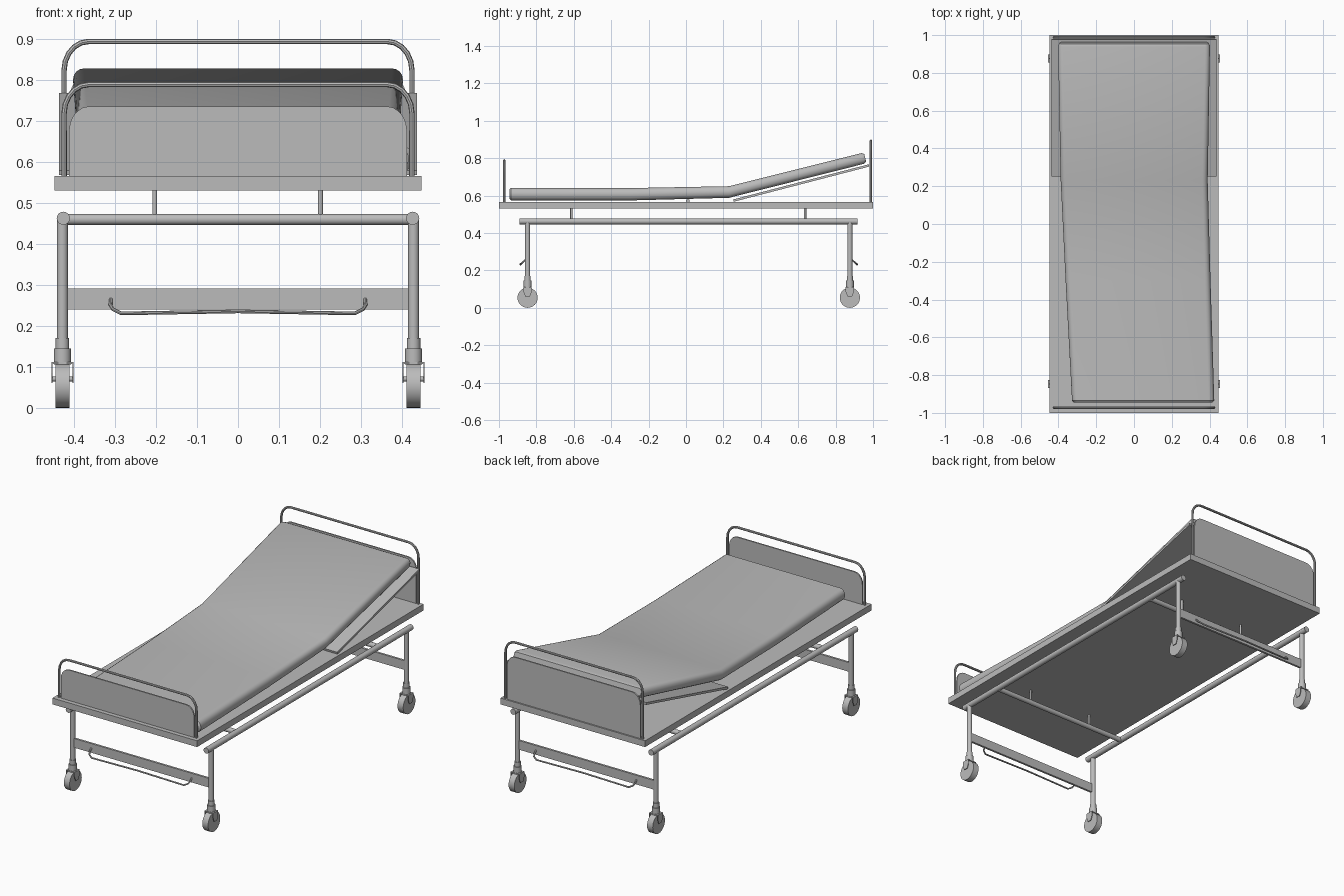
import bpy, bmesh, math
from mathutils import Vector

old = bpy.data.objects.get("Cube")
if old:
    bpy.data.objects.remove(old, do_unlink=True)

GREY = (0.5, 0.5, 0.5, 1)
mat = bpy.data.materials.new("plain grey")
mat.use_nodes = True
mat.diffuse_color = GREY
mat.node_tree.nodes["Principled BSDF"].inputs["Base Color"].default_value = GREY


def finish(name, bm, smooth=False):
    bmesh.ops.recalc_face_normals(bm, faces=bm.faces[:])
    mesh = bpy.data.meshes.new(name)
    bm.to_mesh(mesh)
    bm.free()
    mesh.materials.append(mat)
    obj = bpy.data.objects.new(name, mesh)
    bpy.context.collection.objects.link(obj)
    if smooth:
        bpy.ops.object.select_all(action='DESELECT')
        obj.select_set(True)
        bpy.context.view_layer.objects.active = obj
        bpy.ops.object.shade_smooth_by_angle(angle=math.radians(35))
    return obj


def box(name, lo, hi):
    bm = bmesh.new()
    bmesh.ops.create_cube(bm, size=1)
    lo, hi = Vector(lo), Vector(hi)
    for v in bm.verts:
        v.co = (lo + hi) / 2 + v.co * (hi - lo)
    return finish(name, bm)


def rod(name, a, b, radius, sides=20):
    a, b = Vector(a), Vector(b)
    bm = bmesh.new()
    bmesh.ops.create_cone(bm, cap_ends=True, segments=sides, radius1=radius,
                          radius2=radius, depth=(b - a).length)
    turn = (b - a).to_track_quat('Z', 'Y')
    for v in bm.verts:
        v.co = turn @ v.co + (a + b) / 2
    return finish(name, bm, True)


def prism(name, outline, offset):
    """Flat polygon pushed out along an offset vector."""
    bm = bmesh.new()
    face = bm.faces.new([bm.verts.new(p) for p in outline])
    out = bmesh.ops.extrude_face_region(bm, geom=[face])
    verts = [g for g in out["geom"] if isinstance(g, bmesh.types.BMVert)]
    bmesh.ops.translate(bm, verts=verts, vec=offset)
    return finish(name, bm)


def bent_tube(name, points, radius):
    curve = bpy.data.curves.new(name, 'CURVE')
    curve.dimensions = '3D'
    curve.bevel_depth = radius
    curve.bevel_resolution = 2
    curve.use_fill_caps = True
    spline = curve.splines.new('POLY')
    spline.points.add(len(points) - 1)
    for p, co in zip(spline.points, points):
        p.co = (*co, 1)
    tmp = bpy.data.objects.new(name, curve)
    bpy.context.collection.objects.link(tmp)
    mesh = bpy.data.meshes.new_from_object(tmp.evaluated_get(bpy.context.evaluated_depsgraph_get()))
    bpy.data.objects.remove(tmp)
    bm = bmesh.new()
    bm.from_mesh(mesh)
    bpy.data.meshes.remove(mesh)
    return finish(name, bm, True)


def arch(half, base, top, rx, rz, y, steps=5):
    """Upside-down U with rounded upper corners, from left to right."""
    side = []
    for i in range(steps + 1):
        t = math.pi / 2 * i / steps
        side.append((half - rx + rx * math.cos(t), y, top - rz + rz * math.sin(t)))
    right = [(half, y, base)] + side
    return right + [(-x, yy, z) for x, yy, z in reversed(right)]


# Bed deck and the slanted backrest plate
box("bed_deck", (-0.447, -1, 0.53), (0.447, 1, 0.565))
prism("backrest_plate", [(-0.437, 0.255, 0.567), (-0.437, 0.98, 0.755),
                         (-0.437, 0.977, 0.767), (-0.437, 0.252, 0.579)], (0.874, 0, 0))
rod("backrest_pivot", (-0.3, 0.01, 0.572), (0.3, 0.01, 0.572), 0.01)

# End panels with tubular hoops
for name, y, panel_top, hoop_top in (("foot", -0.972, 0.735, 0.788), ("head", 0.988, 0.812, 0.893)):
    outline = arch(0.412, 0.56, panel_top, 0.05, 0.06, y - 0.004)
    prism(name + "_panel", outline, (0, 0.008, 0))
    bent_tube(name + "_hoop", arch(0.424, 0.56, hoop_top, 0.06, 0.07, y), 0.0065)

# Mattress: rounded section lofted along a bent, slightly skewed path
# Each station: y, left x, right x, bottom z, top z
stations = [(-0.945, -0.318, 0.415, 0.583, 0.633), (-0.935, -0.328, 0.425, 0.574, 0.641),
            (-0.3, -0.362, 0.405, 0.574, 0.64), (0.23, -0.388, 0.39, 0.588, 0.65),
            (0.945, -0.402, 0.402, 0.77, 0.827), (0.958, -0.394, 0.394, 0.782, 0.822)]
bm = bmesh.new()
rings = []
for y, x0, x1, z0, z1 in stations:
    ring = []
    r = (z1 - z0) * 0.45
    for cx, cz, start in ((x1 - r, z1 - r, 0), (x0 + r, z1 - r, 1),
                          (x0 + r, z0 + r, 2), (x1 - r, z0 + r, 3)):
        for i in range(5):
            t = math.pi / 2 * (start + i / 4)
            z = cz + r * math.sin(t)
            lean = -0.25 * (z - (z0 + z1) / 2) if y > 0.9 else 0
            ring.append(bm.verts.new((cx + r * math.cos(t), y + lean, z)))
    rings.append(ring)
for a, b in zip(rings, rings[1:]):
    for i in range(len(a)):
        j = (i + 1) % len(a)
        bm.faces.new((a[i], a[j], b[j], b[i]))
bm.faces.new(rings[0])
bm.faces.new(rings[-1])
finish("mattress", bm, True)

# Undercarriage: long rails, cross tubes and deck pegs
for side, x in (("right", -0.426), ("left", 0.426)):
    rod(side + "_rail", (x, -0.89, 0.462), (x, 0.918, 0.462), 0.016)
for end, y in (("front", -0.613), ("back", 0.637)):
    rod(end + "_cross_tube", (-0.426, y, 0.459), (0.426, y, 0.459), 0.0135)
    for side, x in (("right", -0.203), ("left", 0.201)):
        rod(f"{end}_{side}_peg", (x, y, 0.46), (x, y, 0.54), 0.006, 12)

# Legs, casters, end boards and foot bars
for end, y, out in (("front", -0.847, -1), ("back", 0.876, 1)):
    for side, x in (("right", -0.428), ("left", 0.428)):
        tag = f"{end}_{side}_"
        rod(tag + "leg", (x, y, 0.16), (x, y, 0.462), 0.0135)
        rod(tag + "caster_stem", (x, y, 0.14), (x, y, 0.17), 0.0165)
        rod(tag + "caster_collar", (x, y, 0.105), (x, y, 0.145), 0.021)
        rod(tag + "wheel", (x - 0.0175, y, 0.054), (x + 0.0175, y, 0.054), 0.054, 32)
        box(tag + "fork_top", (x - 0.027, y - 0.022, 0.107), (x + 0.027, y + 0.022, 0.112))
        for s in (-1, 1):
            px = x + s * 0.0255 - 0.0015
            prism(tag + "fork_plate", [(px, y - 0.022, 0.112), (px, y + 0.022, 0.112),
                                       (px, y + 0.022, 0.085), (px, y + 0.012, 0.06),
                                       (px, y - 0.012, 0.06), (px, y - 0.022, 0.085)], (0.003, 0, 0))
        rod(tag + "axle", (x - 0.025, y, 0.07), (x + 0.025, y, 0.07), 0.006, 12)
    box(end + "_end_board", (-0.42, y - 0.006, 0.24), (0.42, y + 0.006, 0.291))
    half = [(0.31, y + out * 0.004, 0.265), (0.311, y + out * 0.018, 0.25),
            (0.305, y + out * 0.03, 0.24), (0.285, y + out * 0.038, 0.23), (0, y + out * 0.038, 0.235)]
    bent_tube(end + "_foot_bar", half + [(-x, b, z) for x, b, z in reversed(half[:-1])], 0.0045)
